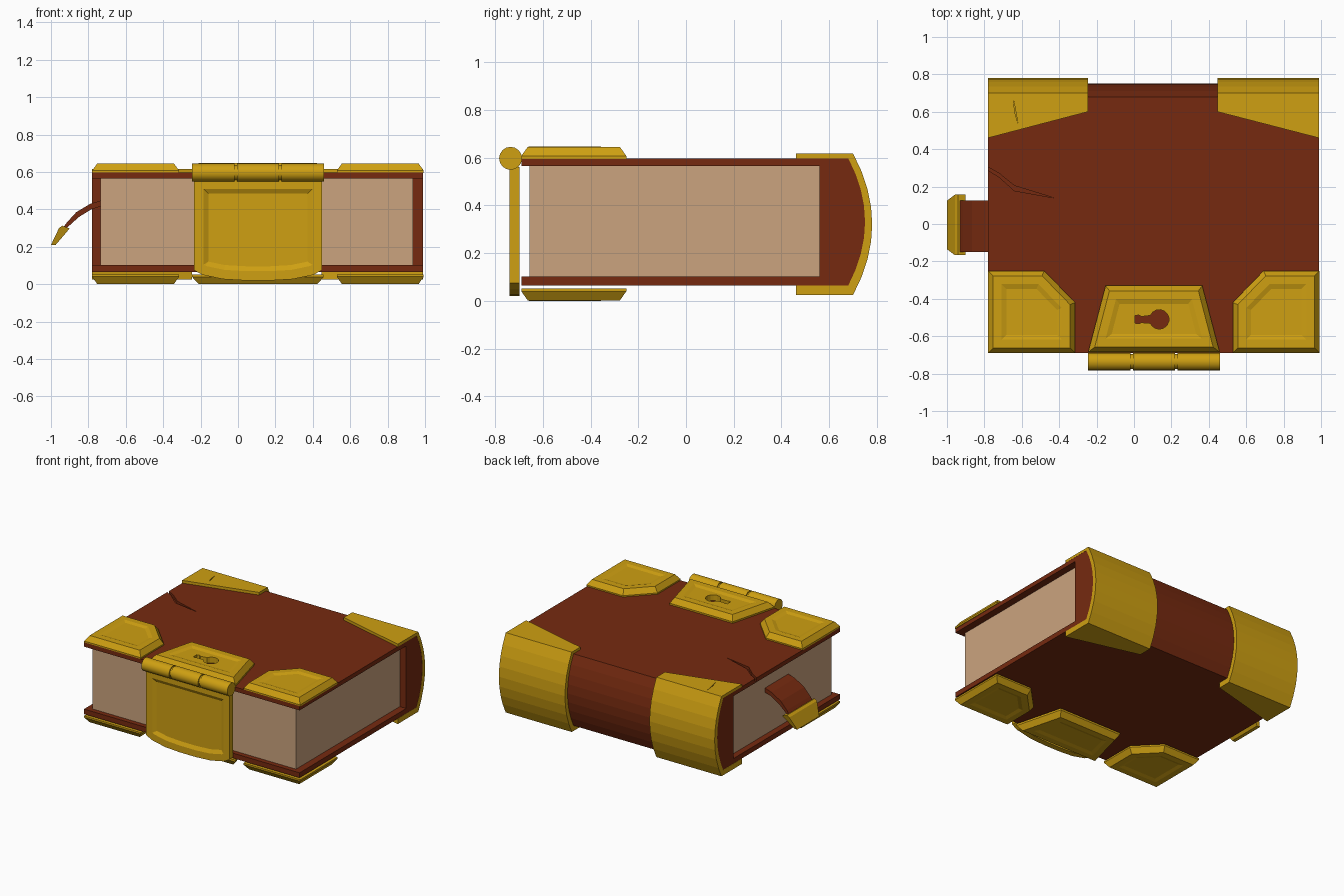
import bpy, bmesh, math
from mathutils import Matrix, Vector

if "Cube" in bpy.data.objects:
    bpy.data.objects.remove(bpy.data.objects["Cube"])


def colour(name, rgb):
    m = bpy.data.materials.new(name)
    m.diffuse_color = (*rgb, 1)
    m.use_nodes = True
    m.node_tree.nodes["Principled BSDF"].inputs["Base Color"].default_value = m.diffuse_color
    return m


GOLD = colour("gold", (0.62, 0.35, 0.006))
LEATHER = colour("red brown leather", (0.18, 0.023, 0.005))
PAPER = colour("cream paper", (0.60, 0.37, 0.21))

CX = 0.1065                      # the book's own centre line in x
TOP, BOTTOM = 0.597, 0.065       # outer cover faces
ALONG_X = Matrix(((0, 0, 1, 0), (1, 0, 0, 0), (0, 1, 0, 0), (0, 0, 0, 1)))    # outline in y,z
FRONT = Matrix(((1, 0, 0, 0), (0, 0, -1, 0), (0, 1, 0, 0), (0, 0, 0, 1)))     # outline in x,z
FLAT = Matrix.Identity(4)                                                     # outline in x,y
UNDER = Matrix.Translation((0, 0, 0.05)) @ Matrix.Diagonal((1, 1, -1, 1))


def slab(name, pts, a, b, frame, mat, insets=(), edit=None):
    """Extrude an outline from a to b, then inset the far face by (width, depth) steps."""
    bm = bmesh.new()
    if sum(p[0] * q[1] - q[0] * p[1] for p, q in zip(pts, pts[1:] + pts[:1])) < 0:
        pts = pts[::-1]
    low = [bm.verts.new((p[0], p[1], a)) for p in pts]
    high = [bm.verts.new((p[0], p[1], b)) for p in pts]
    n = len(pts)
    bm.faces.new(low[::-1])
    cap = bm.faces.new(high)
    for i in range(n):
        j = (i + 1) % n
        bm.faces.new((low[i], low[j], high[j], high[i]))
    bm.normal_update()
    for width, depth in insets:
        bmesh.ops.inset_individual(bm, faces=[cap], thickness=width, use_even_offset=True)
        for v in cap.verts:
            v.co.z += depth
        bm.normal_update()
    bm.transform(frame)
    if edit:
        for v in bm.verts:
            edit(v.co)
    bmesh.ops.recalc_face_normals(bm, faces=bm.faces)
    me = bpy.data.meshes.new(name)
    bm.to_mesh(me)
    bm.free()
    me.materials.append(mat)
    ob = bpy.data.objects.new(name, me)
    bpy.context.collection.objects.link(ob)
    return ob


def cut(ob, cutter):
    cutter.hide_render = True
    cutter.hide_viewport = True
    mod = ob.modifiers.new("cut", 'BOOLEAN')
    mod.operation, mod.object, mod.solver = 'DIFFERENCE', cutter, 'EXACT'


def mirrored(pts):
    return [(2 * CX - x, y) for x, y in pts]


def arc(y, bulge, z, half):
    ts = [1 - i / 4 for i in range(9)]
    return [(y + bulge * (1 - t * t), z + half * t) for t in ts]


# leather binding: both covers and the rounded spine as one profile
spine = arc(0.68, 0.07, 0.331, 0.266)
binding = slab("binding", [(-0.69, TOP)] + spine + [(-0.69, BOTTOM), (-0.69, 0.102), (0.56, 0.102),
               (0.56, 0.565), (-0.69, 0.565)], -0.78, 0.988, ALONG_X, LEATHER)
cut(binding, slab("cover_crack_cutter", [(-0.80, 0.315), (-0.72, 0.27), (-0.64, 0.205), (-0.43, 0.14),
    (-0.64, 0.178), (-0.72, 0.25), (-0.80, 0.30)], 0.575, 0.7, FLAT, LEATHER))

# page block
slab("pages", [(-0.735, -0.655), (0.935, -0.655), (0.935, 0.565), (-0.735, 0.565)],
     0.10, 0.567, FLAT, PAPER)

# gold spine bands with slanted ends
band = ([(0.46, 0.617)] + arc(0.70, 0.08, 0.321, 0.296) + [(0.46, 0.025), (0.46, BOTTOM)]
        + spine[::-1] + [(0.46, TOP)])
for side, outer, inner in (("left", -0.781, -0.247), ("right", 0.989, 0.447)):
    def slant(co, inner=inner):
        if co.y < 0.5 and abs(co.x - inner) < 0.01:
            co.y = 0.60
    ob = slab(side + "_spine_band", band, outer, inner, ALONG_X, GOLD, edit=slant)
    if side == "left":
        cut(ob, slab("band_nick_cutter", [(-0.645, 0.67), (-0.632, 0.60), (-0.62, 0.535),
            (-0.638, 0.60)], 0.607, 0.7, FLAT, GOLD))

# bevelled corner guards and clasp plates, above and below
corner = [(-0.78, -0.69), (-0.315, -0.69), (-0.315, -0.42), (-0.48, -0.25), (-0.78, -0.25)]
trapezoid = [(-0.245, -0.685), (0.458, -0.685), (0.365, -0.33), (-0.152, -0.33)]
steps = [(0.027, 0.038), (0.045, 0), (0.025, -0.008)]
for level, frame in (("upper", Matrix.Translation((0, 0, TOP))), ("lower", UNDER @ FLAT)):
    slab(level + "_left_corner", corner, -0.002, 0.01, frame, GOLD, steps)
    slab(level + "_right_corner", mirrored(corner), -0.002, 0.01, frame, GOLD, steps)
    plate = slab(level + "_clasp_plate", trapezoid, -0.002, 0.012, frame, GOLD, steps)
    if level == "upper":
        # keyhole through to the leather
        key = [(0.135 + 0.052 * math.cos(math.radians(d)), -0.51 + 0.052 * math.sin(math.radians(d)))
               for d in range(-156, 157, 24)]
        key += [(0.04, -0.495), (0.025, -0.487), (0.005, -0.49), (0.005, -0.53), (0.025, -0.533),
                (0.04, -0.527)]
        cut(plate, slab("keyhole_cutter", key, 0.58, 0.7, FLAT, LEATHER))

# hanging front clasp with recessed panel and rounded bottom
half = [(-0.235, 0.56), (-0.235, 0.075), (-0.19, 0.05), (-0.08, 0.027), (0.04, 0.02)]
slab("front_clasp", half + mirrored(half)[::-1], 0.697, 0.74, FRONT, GOLD,
     [(0.05, 0), (0.026, -0.014)])

# hinge barrel in three knuckles on a thinner pin
def barrel(name, r, x0, x1, bevel):
    ring = [(-0.735 + r * math.cos(i * math.pi / 8), 0.597 + r * math.sin(i * math.pi / 8))
            for i in range(16)]
    ob = slab(name, ring, x0, x1, ALONG_X, GOLD)
    for p in ob.data.polygons:
        p.use_smooth = len(p.vertices) == 4
    for e in ob.data.edges:
        a, b = (ob.data.vertices[i].co for i in e.vertices)
        e.use_edge_sharp = abs(a.x - b.x) < 1e-4


barrel("hinge_pin", 0.040, -0.24, 0.455, 0)
for i, (x0, x1) in enumerate(((-0.245, -0.018), (-0.005, 0.22), (0.233, 0.46))):
    barrel("hinge_knuckle_%d" % (i + 1), 0.048, x0, x1, 0)

# ribbon bookmark curling out of the left side
slab("ribbon", [(-0.72, 0.452), (-0.79, 0.43), (-0.865, 0.385), (-0.915, 0.33), (-0.945, 0.29),
     (-0.93, 0.285), (-0.90, 0.315), (-0.85, 0.36), (-0.785, 0.40), (-0.72, 0.42)],
     -0.125, 0.15, FRONT, LEATHER)


def taper(co):
    if co.z < 0.25:
        co.y = -0.005 + (co.y + 0.005) * 0.8


# gold ribbon tip
slab("ribbon_tip", [(-0.957, 0.30), (-0.94, 0.313), (-0.90, 0.298), (-0.975, 0.21), (-1.0, 0.21)],
     -0.157, 0.167, FRONT, GOLD, edit=taper)
